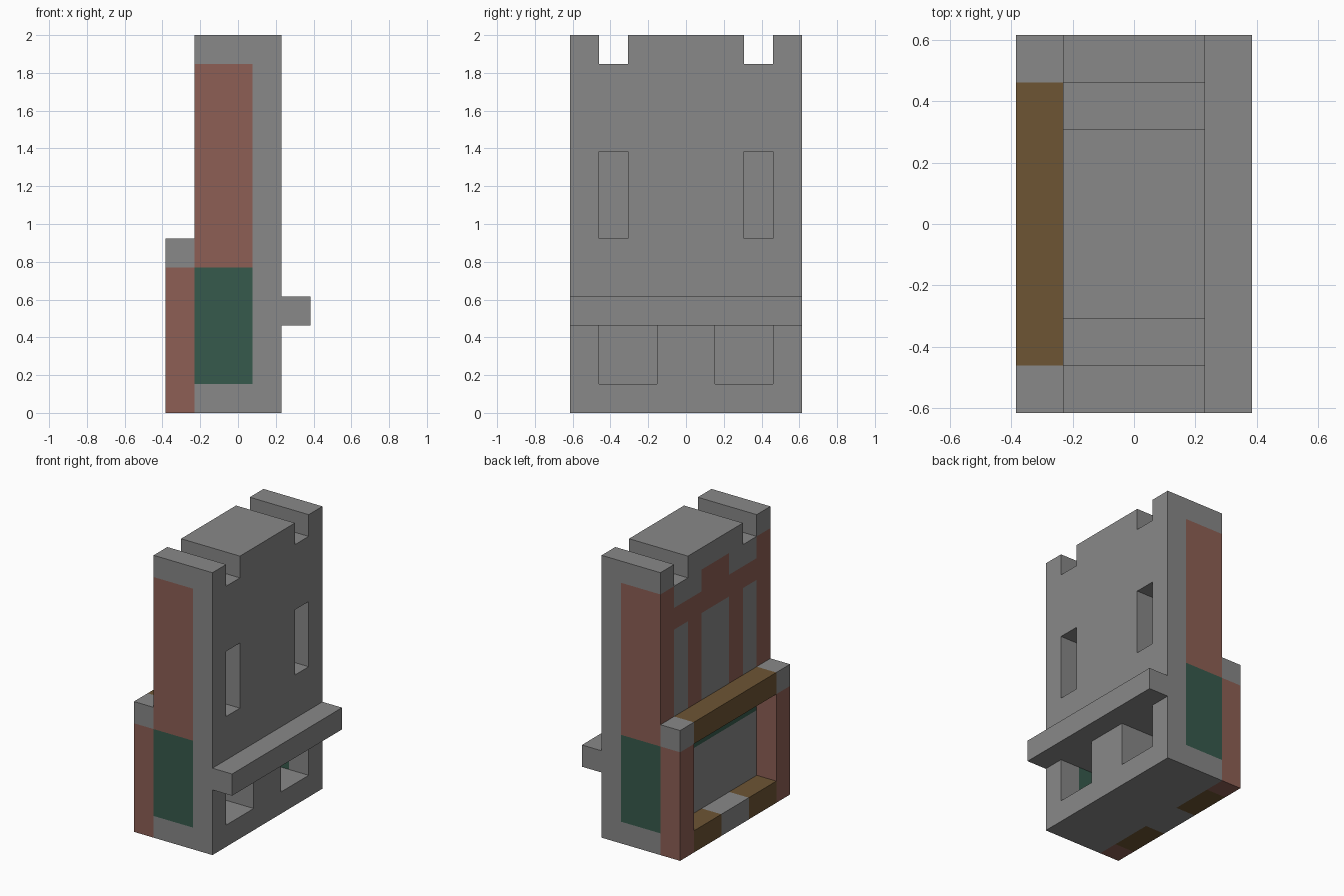
import bpy
import bmesh
from itertools import product
from mathutils import Vector

cube = bpy.data.objects.get("Cube")
if cube:
    bpy.data.objects.remove(cube, do_unlink=True)

U = 2 / 13                      # one block of the tower
ORIGIN = Vector((2.5, 4, 0))    # grid position of the world origin
GREY, BRICK, GREEN, BROWN = range(4)


def material(name, rgb):
    mat = bpy.data.materials.new(name)
    mat.use_nodes = True
    mat.diffuse_color = (*rgb, 1)
    mat.node_tree.nodes["Principled BSDF"].inputs["Base Color"].default_value = (*rgb, 1)
    return mat


MATERIALS = [
    material("stone_grey", (0.246, 0.246, 0.246)),
    material("brick_red", (0.266, 0.114, 0.089)),
    material("dark_green", (0.037, 0.102, 0.072)),
    material("wood_brown", (0.153, 0.089, 0.034)),
]


def inside(cell, box):
    return all(lo <= c < hi for c, lo, hi in zip(cell, *box))


def build(name, lo, hi, paint, cuts=()):
    """Block-grid solid from lo to hi, minus the cut boxes; paint(centre, normal) picks a colour."""
    def solid(cell):
        return inside(cell, (lo, hi)) and not any(inside(cell, c) for c in cuts)

    bm = bmesh.new()
    for cell in product(*(range(a, b) for a, b in zip(lo, hi))):
        if not solid(cell):
            continue
        middle = Vector(cell) + Vector((.5, .5, .5))
        for axis, sign in product(range(3), (-1, 1)):
            n = Vector((0, 0, 0))
            n[axis] = sign
            if solid(tuple(c + int(d) for c, d in zip(cell, n))):
                continue
            a = Vector((0, 0, 0))
            a[(axis + 1) % 3] = .5
            b = n.cross(a)
            centre = middle + n / 2
            corners = (-a - b, a - b, a + b, b - a)
            face = bm.faces.new([bm.verts.new((centre + c - ORIGIN) * U) for c in corners])
            face.material_index = paint(centre, n)
    bmesh.ops.remove_doubles(bm, verts=bm.verts, dist=U / 100)
    mesh = bpy.data.meshes.new(name)
    bm.to_mesh(mesh)
    bm.free()
    for mat in MATERIALS:
        mesh.materials.append(mat)
    obj = bpy.data.objects.new(name, mesh)
    bpy.context.collection.objects.link(obj)
    return obj


def paint_tower(p, n):
    side = abs(p.y - 4)         # distance from the centre line
    # outer flanks and the outer jambs of the doorways
    if n.y and p.x < 3:
        if side > 3.9:
            return GREEN if 1 < p.z < 5 else BRICK if 5 < p.z < 12 else GREY
        if 2.9 < side < 3.1 and p.z < 3:
            return GREEN
    # rear wall: stone panels in a stepped brick field
    if n.x < 0 and p.x < 1.1:
        if p.z < 5:
            return GREEN if p.z > 4 else GREY
        panel = side < 1 or 2 < side < 3
        if panel and 6 < p.z < 10:
            return GREY
        return BRICK if p.z < (11 if 1 < side < 3 else 12) else GREY
    return GREY


# Openings, repeated on both sides of the centre line
cuts = []
for start, end in ((1, 2), (6, 7)):
    cuts.append(((1, start, 12), (4, end, 13)))      # roof grooves
    cuts.append(((2, start, 6), (4, end, 9)))        # slit windows
for start, end in ((1, 3), (5, 7)):
    cuts.append(((2, start, 1), (4, end, 3)))        # doorways

build("tower_body", (1, 0, 0), (4, 8, 13), paint_tower, cuts)

# Ledge over the doorways
build("ledge", (4, 0, 3), (5, 8, 4), lambda p, n: GREY)

# Rear frame: capped posts and two beams
for name, y in (("front_post", 0), ("back_post", 7)):
    build(name, (0, y, 0), (1, y + 1, 6), lambda p, n: BRICK if p.z < 5 else GREY)
build("upper_beam", (0, 1, 5), (1, 7, 6), lambda p, n: BROWN)
build("lower_beam", (0, 1, 0), (1, 7, 1), lambda p, n: GREY if abs(p.y - 4) < 1 else BROWN)
